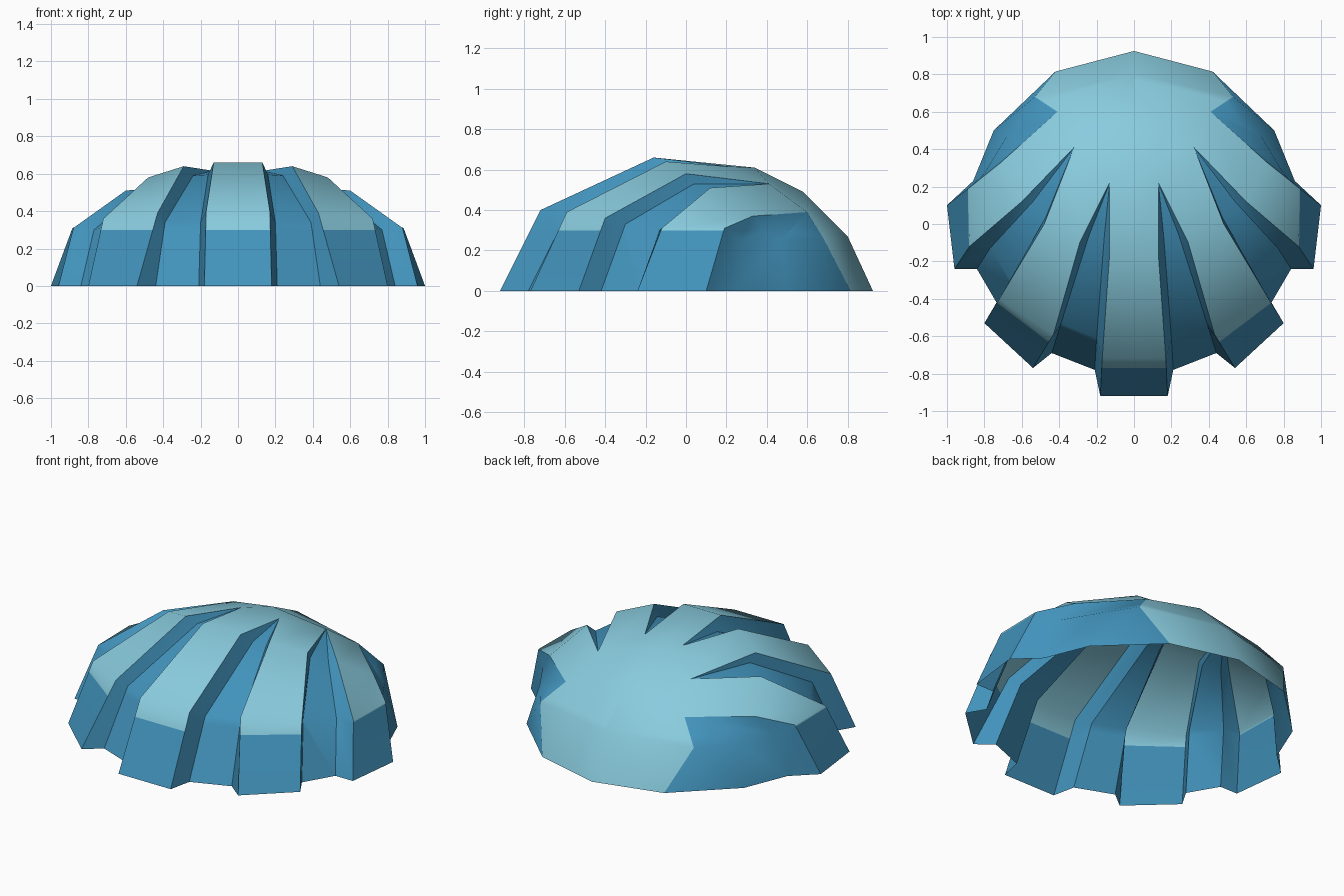
import bpy, bmesh, math

if "Cube" in bpy.data.objects:
    bpy.data.objects.remove(bpy.data.objects["Cube"])


def material(name, rgb):
    m = bpy.data.materials.new(name)
    m.diffuse_color = (*rgb, 1)
    m.use_nodes = True
    m.node_tree.nodes["Principled BSDF"].inputs["Base Color"].default_value = m.diffuse_color
    return m


# Right half of the shell: columns run from the front centre round to the back centre.
# Kinds: R = raised rib edge, V = groove floor, B = smooth back
RIM = [(0, -.92), (.18, -.92), (.21, -.78), (.44, -.69), (.54, -.77), (.80, -.53),
       (.735, -.42), (.84, -.24), (.96, -.24), (1.0, .10), (.86, .23),
       (.75, .50), (.42, .815), (0, .925)]
KNEE = [(0, -.72, .40), (.17, -.72, .40), (.20, -.61, .34), (.39, -.53, .34),
        (.43, -.59, .39), (.72, -.40, .36), (.66, -.30, .33), (.77, -.13, .30),
        (.88, -.12, .31), (.885, .19, .31), (.80, .27, .25), (.68, .47, .25),
        (.53, .68, .26), (0, .80, .27)]
SHOULDER = [(0, -.16, .66), (.13, -.16, .66), (.16, -.08, .595), (.24, -.06, .59),
            (.29, -.10, .64), (.48, 0, .58), (.47, .04, .53), (.54, .12, .49),
            (.60, .12, .51), (.71, .33, .37)]
# Points where the grooves run out, near the top
HUB, END1, END2, END3, BACK = (0, .34, .61), (.13, .22, .615), (.32, .41, .53), (.41, .60, .39), (0, .58, .49)
ENDS = [HUB, END1, END1, END1, END1, END2, END2, END2, END2, END3]

bm = bmesh.new()
tag = bm.faces.layers.int.new("zone")      # 0 rib, 1 groove, 2 plain top and back
cache = {}


def vert(p):
    if p not in cache:
        cache[p] = bm.verts.new(p)
    return cache[p]


def face(points, zone):
    vs = []
    for p in points:
        if vert(p) not in vs:
            vs.append(vert(p))
    if len(vs) > 2:
        bm.faces.new(vs)[tag] = zone


columns = [[(x, y, 0), k] for (x, y), k in zip(RIM, KNEE)]
for i, c in enumerate(columns):
    if i < 10:
        c += [SHOULDER[i], ENDS[i]]
    else:
        c.append(END3 if i < 13 else BACK)

RIBS = (0, 4, 8)                           # column gaps that are rib tops
for i in range(13):
    a, b = columns[i], columns[i + 1]
    zone = 0 if i in RIBS else 2 if i == 12 else 1
    if i == 9:                             # rib edge has one more row than the hollow
        face((a[0], b[0], b[1], a[1]), 1)
        face((a[1], b[1], a[2]), 1)
        face((b[1], END3, a[2]), 1)
        continue
    for r in range(len(a) - 1):
        if r + 1 < len(b):
            face((a[r], b[r], b[r + 1], a[r + 1]), zone)

# Smooth crown joining rib ends and back
face((HUB, END1, END2), 2)
face((HUB, END2, END3), 2)
face((HUB, END3, BACK), 2)

# Cut the colour line of the dark hem on the ribs
bmesh.ops.bisect_plane(bm, geom=[f for f in bm.faces if f[tag] == 0] +
                       list(bm.edges) + list(bm.verts),
                       plane_co=(0, 0, .30), plane_no=(0, 0, 1))
for f in bm.faces:
    hem = f[tag] == 0 and f.calc_center_median().z < .30
    f.material_index = 1 if f[tag] == 1 or hem else 0

# Mirror to the left half
copy = bmesh.ops.duplicate(bm, geom=bm.verts[:] + bm.edges[:] + bm.faces[:])["geom"]
for g in copy:
    if isinstance(g, bmesh.types.BMVert):
        g.co.x = -g.co.x
bmesh.ops.reverse_faces(bm, faces=[g for g in copy if isinstance(g, bmesh.types.BMFace)])
bmesh.ops.remove_doubles(bm, verts=bm.verts[:], dist=.0005)

mesh = bpy.data.meshes.new("scallop_shell")
bm.to_mesh(mesh)
bm.free()
mesh.materials.append(material("light blue", (.25, .60, .73)))
mesh.materials.append(material("deep blue", (.054, .29, .50)))
shell = bpy.data.objects.new("scallop_shell", mesh)
bpy.context.collection.objects.link(shell)
bpy.context.view_layer.objects.active = shell
shell.select_set(True)
bpy.ops.object.shade_smooth_by_angle(angle=math.radians(45))
